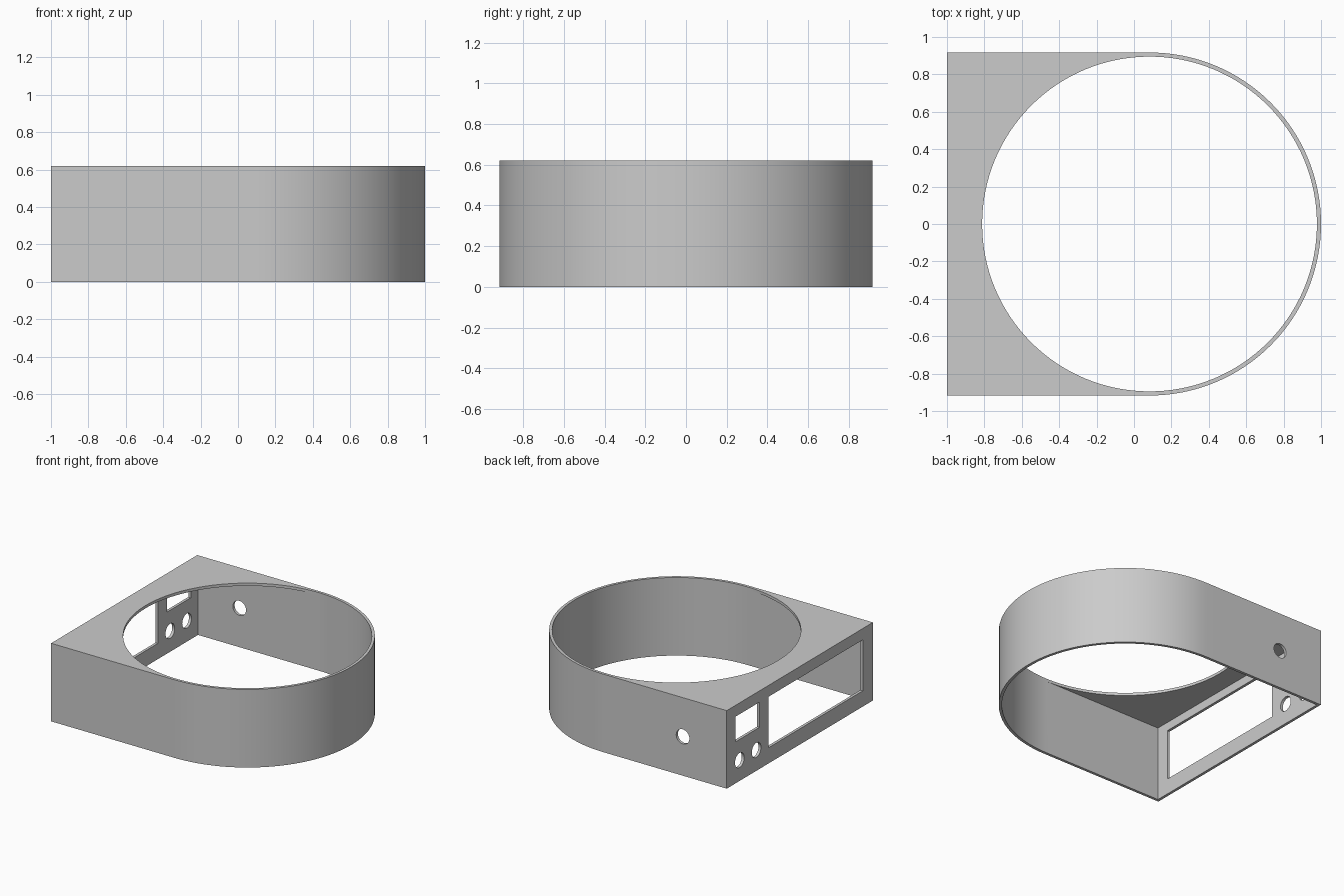
import bpy
import bmesh
from math import cos, sin, pi

if "Cube" in bpy.data.objects:
    bpy.data.objects.remove(bpy.data.objects["Cube"])

H = 0.62        # overall height
T = 0.022       # wall thickness
CX = 0.083      # centre of the round end
R = 0.917       # outer radius and half width
N = 128         # steps around each loop

grey = bpy.data.materials.new("light grey")
grey.use_nodes = True
color = (0.6, 0.6, 0.6, 1)
grey.diffuse_color = color
grey.node_tree.nodes["Principled BSDF"].inputs["Base Color"].default_value = color


def circle_loop(r):
    return [(CX + r * cos(2 * pi * i / N), r * sin(2 * pi * i / N)) for i in range(N)]


def d_loop(r, back):
    """Half circle towards +x, square corners at x = back."""
    points = []
    for i, (x, y) in enumerate(circle_loop(r)):
        a = i * 8 / N                      # position in eighths of a turn
        if 2 < a < 6:
            sign = 1 if a <= 4 else -1
            u = a - 2 if a <= 4 else 6 - a
            x = CX + (back - CX) * min(u, 1)
            y = sign * r * (1 - max(u - 1, 0))
        points.append((x, y))
    return points


def new_object(name, bm):
    bmesh.ops.recalc_face_normals(bm, faces=bm.faces)
    mesh = bpy.data.meshes.new(name)
    bm.to_mesh(mesh)
    bm.free()
    mesh.materials.append(grey)
    obj = bpy.data.objects.new(name, mesh)
    bpy.context.collection.objects.link(obj)
    return obj


# Housing: a thin shell, open below, with a round opening in its top plate
outer, inner, opening = d_loop(R, -1), d_loop(R - T, -1 + T), circle_loop(R - T)
section = [(outer, 0), (outer, H), (opening, H),
           (opening, H - T), (inner, H - T), (inner, 0)]
bm = bmesh.new()
rings = [[bm.verts.new((x, y, z)) for x, y in loop] for loop, z in section]
for k, ring in enumerate(rings):
    after = rings[(k + 1) % len(rings)]
    for i in range(N):
        j = (i + 1) % N
        bm.faces.new((ring[i], ring[j], after[j], after[i]))
bmesh.ops.remove_doubles(bm, verts=bm.verts, dist=1e-4)
# Join the strips of each straight wall into one face
flat = [e for e in bm.edges if len(e.link_faces) == 2
        and abs(e.verts[0].co.z - e.verts[1].co.z) > 0.1
        and e.calc_face_angle(1) < 0.001]
bmesh.ops.dissolve_edges(bm, edges=flat, use_verts=False)
housing = new_object("housing", bm)


def cut(bm):
    """Cut a closed shape out of the housing."""
    cutter = new_object("cutter", bm)
    cutter.hide_render = True
    mod = housing.modifiers.new("cut", "BOOLEAN")
    mod.operation = "DIFFERENCE"
    mod.solver = "EXACT"
    mod.object = cutter
    bpy.context.view_layer.objects.active = housing
    bpy.ops.object.modifier_apply(modifier=mod.name)
    bpy.data.objects.remove(cutter)


def cut_window(y0, y1, z0, z1):
    bm = bmesh.new()
    bmesh.ops.create_cube(bm, size=1)
    bmesh.ops.scale(bm, vec=(0.1, y1 - y0, z1 - z0), verts=bm.verts)
    bmesh.ops.translate(bm, vec=(-1, (y0 + y1) / 2, (z0 + z1) / 2), verts=bm.verts)
    cut(bm)


def cut_hole(center, axis, r=0.058):
    bm = bmesh.new()
    bmesh.ops.create_cone(bm, cap_ends=True, segments=32, radius1=r, radius2=r, depth=0.1)
    for v in bm.verts:
        x, y, z = v.co
        v.co = (z, x, y) if axis == "x" else (x, z, y)
    bmesh.ops.translate(bm, vec=center, verts=bm.verts)
    cut(bm)


# Display window, switch window and button holes in the square end
cut_window(-0.79, 0.39, 0.125, 0.53)
cut_window(0.503, 0.804, 0.33, 0.53)
for y in (0.545, 0.755):
    cut_hole((-1, y, 0.165), "x")

# Cable hole in the side wall
cut_hole((-0.614, R, H / 2), "y")

# Smooth round walls with sharp edges
bpy.ops.object.select_all(action="DESELECT")
housing.select_set(True)
bpy.context.view_layer.objects.active = housing
bpy.ops.object.shade_smooth_by_angle(angle=pi / 6)
